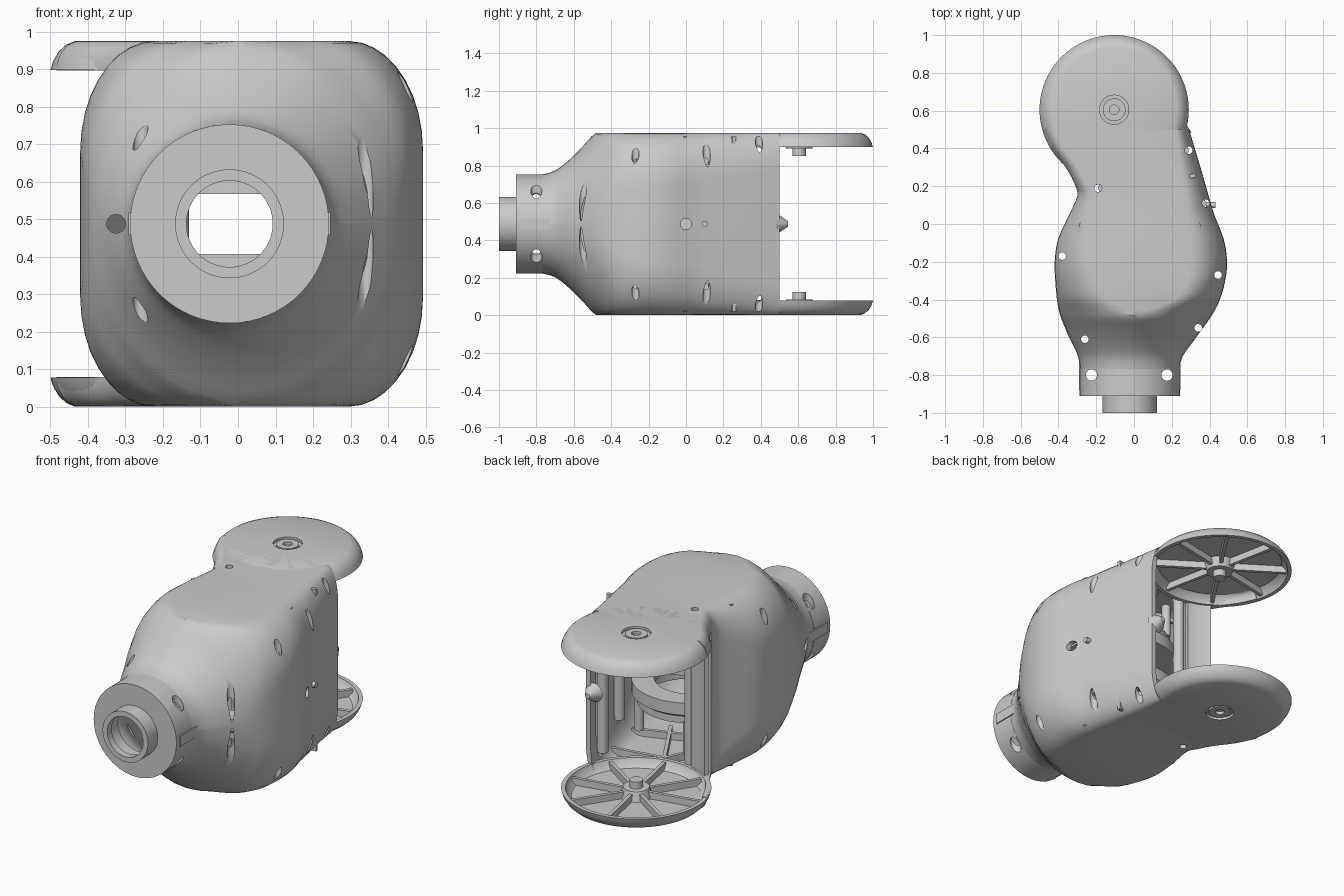
import bpy, bmesh, math
from mathutils import Vector, Matrix

if "Cube" in bpy.data.objects:
    bpy.data.objects.remove(bpy.data.objects["Cube"])

C = 0.488                 # height of the mirror plane
HUB = (-0.105, 0.605)     # joint axis in plan
T = 0.03                  # shell thickness


def make(name, bm, loc=(0, 0, 0), mirror=False):
    bmesh.ops.recalc_face_normals(bm, faces=bm.faces)
    me = bpy.data.meshes.new(name)
    bm.to_mesh(me)
    bm.free()
    ob = bpy.data.objects.new(name, me)
    ob.location = loc
    bpy.context.collection.objects.link(ob)
    if mirror:
        m = ob.modifiers.new("mirror", 'MIRROR')
        m.use_axis = (False, False, True)
        m.use_clip = False
        m.use_mirror_merge = False
    return ob


def lathe(profile, closed=False, n=64):
    """Revolve (radius, z) points about z."""
    bm = bmesh.new()
    vs = [bm.verts.new((r, 0, z)) for r, z in profile]
    es = [bm.edges.new(p) for p in zip(vs, vs[1:])]
    if closed:
        es.append(bm.edges.new((vs[-1], vs[0])))
    bmesh.ops.spin(bm, geom=vs + es, axis=(0, 0, 1), cent=(0, 0, 0),
                   angle=2 * math.pi, steps=n, use_duplicate=False)
    bmesh.ops.remove_doubles(bm, verts=bm.verts, dist=1e-5)
    return bm


def add_box(bm, lo, hi, rot=0.0, about=(0, 0)):
    lo, hi = Vector(lo), Vector(hi)
    m = Matrix.Translation((about[0], about[1], 0)) @ Matrix.Rotation(rot, 4, 'Z')
    m = m @ Matrix.Translation((lo + hi) / 2) @ Matrix.Diagonal((*(hi - lo), 1))
    bmesh.ops.create_cube(bm, size=1, matrix=m)


def add_cyl(bm, p, q, r, n=24):
    p, q = Vector(p), Vector(q)
    m = Matrix.Translation((p + q) / 2) @ (q - p).to_track_quat('Z', 'Y').to_matrix().to_4x4()
    bmesh.ops.create_cone(bm, cap_ends=True, segments=n, radius1=r, radius2=r,
                          depth=(q - p).length, matrix=m)


def cut(ob, *cutters):
    bpy.context.view_layer.objects.active = ob
    for c in cutters:
        c.hide_render = True
        m = ob.modifiers.new("cut", 'BOOLEAN')
        m.operation, m.solver, m.object = 'DIFFERENCE', 'EXACT', c
        bpy.ops.object.modifier_apply(modifier=m.name)


# Housing stations: y, left, right, half height, corner rx L/R, corner rz L/R
rows = [
    (-.77, -.285, .240, .265, .262, .262, .265, .265),
    (-.70, -.297, .258, .285, .277, .277, .285, .285),
    (-.62, -.335, .315, .347, .325, .325, .345, .345),
    (-.55, -.365, .365, .417, .363, .363, .405, .405),
    (-.48, -.392, .415, .487, .390, .390, .440, .440),
    (-.40, -.408, .455, .487, .280, .240, .370, .370),
    (-.30, -.417, .483, .487, .230, .200, .310, .310),
    (-.20, -.420, .493, .487, .200, .200, .290, .290),
    (-.08, -.402, .475, .487, .180, .180, .270, .280),
    (.05, -.343, .425, .487, .120, .150, .200, .260),
    (.15, -.300, .395, .487, .080, .130, .120, .250),
    (.22, -.318, .375, .487, .065, .120, .080, .240),
    (.30, -.362, .352, .487, .065, .110, .080, .230),
    (.40, -.435, .322, .487, .065, .090, .080, .220),
    (.50, -.484, .292, .487, .065, .070, .080, .200)]


def stations(k=3):
    out = []
    for i in range(len(rows) - 1):
        a, b, c, d = (rows[max(0, min(len(rows) - 1, i + j))] for j in (-1, 0, 1, 2))
        for s in range(k):
            t = s / k
            out.append([.5 * (2 * q + (r - p) * t + (2 * p - 5 * q + 4 * r - u) * t * t
                              + (3 * q - p - 3 * r + u) * t ** 3) for p, q, r, u in zip(a, b, c, d)])
    return out + [list(rows[-1])]


def section(bm, st, off, n=10):
    y, xl, xr, h, rxl, rxr, rzl, rzr = st
    xl, xr, h = xl + off, xr - off, min(h, .487) - off
    lim = (xr - xl) / 2 * .995
    ring = []
    for q, (sx, sz) in enumerate([(1, 1), (-1, 1), (-1, -1), (1, -1)]):
        rx, rz = (rxr, rzr) if sx > 0 else (rxl, rzl)
        rx = min(max(rx - off, .01), lim)
        rz = min(max(rz - off, .01), h * .995)
        cx = xr - rx if sx > 0 else xl + rx
        for k in range(n):
            a = math.pi / 2 * (q + k / (n - 1))
            ring.append(bm.verts.new((cx + rx * math.cos(a), y,
                                      C + sz * (h - rz) + rz * math.sin(a))))
    return ring


def bridge(bm, a, b):
    for i in range(len(a)):
        j = (i + 1) % len(a)
        bm.faces.new((a[i], a[j], b[j], b[i]))


# Hollow lofted housing
bm = bmesh.new()
sts = stations()
outer = [section(bm, s, 0) for s in sts]
inner = [section(bm, s, T) for s in sts]
for loop in (outer, inner):
    for a, b in zip(loop, loop[1:]):
        bridge(bm, a, b)
bridge(bm, outer[0], inner[0])
bridge(bm, outer[-1], inner[-1])
housing = make("housing", bm)

# Neck and spigot, revolved about the y axis
bm = lathe([(.115, -1), (.145, -1), (.145, -.91), (.265, -.91), (.265, -.765), (.235, -.765),
            (.235, -.88), (.13, -.88), (.13, -.96), (.115, -.96)], closed=True)
bmesh.ops.rotate(bm, verts=bm.verts, matrix=Matrix.Rotation(-math.pi / 2, 3, 'X'))
neck = make("neck", bm, (-.0225, 0, C))

# Screw holes and cavity cutters
screws = [(-.38, -.17), (-.26, -.61), (-.19, .19), (.29, .39), (.38, .11), (.445, -.27), (.34, -.55)]
neck_screws = [(-.225, -.8), (.175, -.8)]
bm = bmesh.new()
for x, y in screws:
    add_cyl(bm, (x, y, -.1), (x, y, 1.1), .02)
add_cyl(bm, (.3, 0, C), (.6, 0, C), .03)
add_cyl(bm, (-.325, -.8, C), (-.325, -.5, C), .025)
holes = make("screw_hole_cutter", bm)
bm = bmesh.new()
for x, y in neck_screws:
    add_cyl(bm, (x, y, -.1), (x, y, 1.1), .03)
neck_holes = make("neck_hole_cutter", bm)
bm = bmesh.new()
add_cyl(bm, (*HUB, .081), (*HUB, .895), .375, 96)
joint_cut = make("joint_cutter", bm)
bm = bmesh.new()
add_box(bm, (-.6, .23, .08), (-.2, .6, .896))
side_cut = make("side_opening_cutter", bm)
cut(housing, joint_cut, side_cut, holes)
cut(neck, neck_holes)
for c in (holes, neck_holes, joint_cut, side_cut):
    bpy.data.objects.remove(c)

# Round joint plates with rim, recessed bolt and pivot (lower one, mirrored up)
prof = [(0, .022), (.025, .022), (.025, .005), (.06, .005), (.06, .016), (.077, .016), (.077, .001),
        (.33, .001), (.352, .01), (.372, .028), (.387, .053), (.395, .078), (.372, .078), (.362, .05),
        (.34, .031), (.085, .031), (.07, .085), (.036, .085), (.036, .125), (0, .125)]
make("joint_plate", lathe([(r, z - C) for r, z in prof], n=96), (*HUB, C), True)

# Ribs: spokes in the joint plates, lattice inside the housing
bm = bmesh.new()
for i in range(8):
    add_box(bm, (.06, -.01, .025 - C), (.365, .01, .07 - C), math.pi / 4 * i + .2, HUB)
for x, y, ang, ln in [(.0, .2, -60, .4), (.0, .2, -115, .4), (.0, .2, 10, .33),
                      (.03, -.12, 20, .34), (.03, -.12, 160, .34), (.03, -.12, -90, .3)]:
    add_box(bm, (0, -.01, .02 - C), (ln, .01, .07 - C), math.radians(ang), (x, y))
make("plate_ribs", bm, (0, 0, C), True)

# Drive mounting rings inside the housing
ring = [(.2, -.08), (.32, -.08), (.32, -.15), (.29, -.17), (.29, -.21), (.27, -.21), (.27, -.12), (.2, -.12)]
make("mounting_ring", lathe(ring, closed=True), (.03, -.1, C), True)

# Screw posts inside the housing
bm = bmesh.new()
for (x, y), zt in zip(screws, (.2, .2, .46, .38, .32, .3, .2)):
    dx = .03 if x < 0 else -.03
    if zt > .3:
        add_cyl(bm, (x + dx, y, -zt), (x + dx, y, zt), .03)
for i in range(4):
    a = math.radians(30 + i * 90)
    px, py = .03 + .28 * math.cos(a), -.1 + .28 * math.sin(a)
    add_cyl(bm, (px, py, -.39), (px, py, -.2), .025)
    add_cyl(bm, (px, py, .2), (px, py, .39), .025)
make("screw_posts", bm, (0, 0, C))

# Curved end wall closing the waist beside the joint
bm = bmesh.new()
loops = []
for i in range(9):
    a = math.radians(237 + 20 * i / 8)
    loops.append([bm.verts.new((HUB[0] + r * math.cos(a), HUB[1] + r * math.sin(a), z))
                  for r, z in ((.385, .05), (.41, .05), (.41, .926), (.385, .926))])
for a, b in zip(loops, loops[1:]):
    bridge(bm, a, b)
bm.faces.new(loops[0])
bm.faces.new(loops[-1])
make("waist_wall", bm)

# Small details: seam tabs on the neck, side pin, rear stop
bm = bmesh.new()
add_box(bm, (-.292, -.88, C - .03), (-.27, -.70, C + .03))
add_box(bm, (.225, -.88, C - .03), (.247, -.72, C + .03))
make("seam_tabs", bm)
bm = bmesh.new()
add_cyl(bm, (.38, .1, C), (.432, .1, C), .016)
make("side_pin", bm)
bm = bmesh.new()
bmesh.ops.create_cone(bm, cap_ends=True, segments=20, radius1=.055, radius2=.015, depth=.06,
                      matrix=Matrix.Translation((.25, .515, C)) @ Matrix.Rotation(-math.pi / 2, 4, 'X'))
make("rear_stop", bm)

# Smooth shading with crisp edges
for ob in bpy.context.scene.objects:
    ob.select_set(True)
    bpy.context.view_layer.objects.active = ob
bpy.ops.object.shade_smooth_by_angle(angle=math.radians(30))
